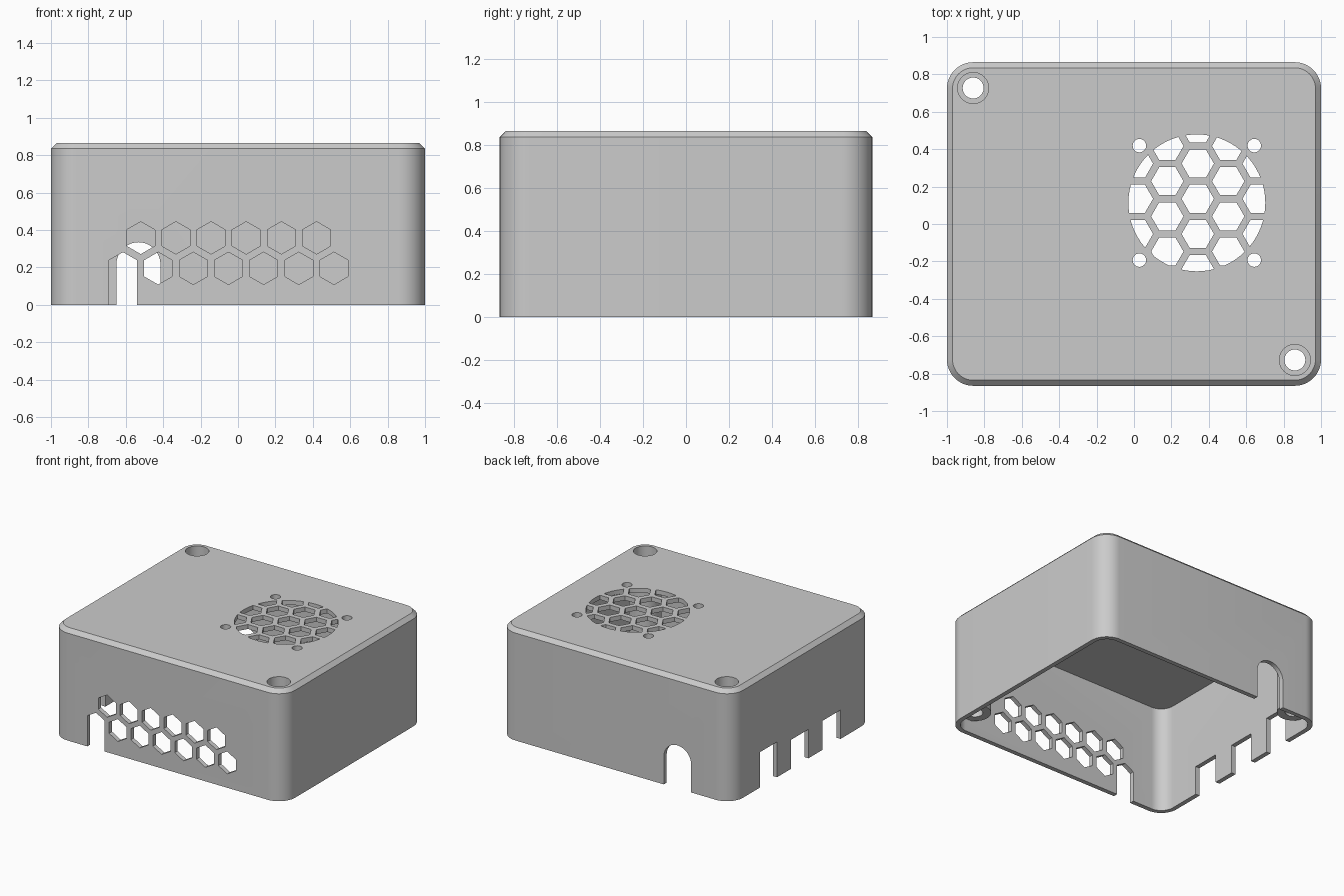
import bpy, bmesh
from math import sin, cos, pi, radians

HX, HY, H = 1.0, 0.865, 0.865      # half width, half depth, height
WALL, CHAMFER, CORNER = 0.035, 0.03, 0.14
PITCH = 0.188                      # honeycomb spacing
HEX_R = 0.0866                     # honeycomb cell radius

if "Cube" in bpy.data.objects:
    bpy.data.objects.remove(bpy.data.objects["Cube"], do_unlink=True)

grey = bpy.data.materials.new("light_grey_plastic")
grey.use_nodes = True
colour = (0.6, 0.6, 0.6, 1)
grey.diffuse_color = colour
grey.node_tree.nodes["Principled BSDF"].inputs["Base Color"].default_value = colour


def make_object(name, bm):
    bmesh.ops.recalc_face_normals(bm, faces=bm.faces)
    mesh = bpy.data.meshes.new(name)
    bm.to_mesh(mesh)
    bm.free()
    mesh.materials.append(grey)
    obj = bpy.data.objects.new(name, mesh)
    bpy.context.collection.objects.link(obj)
    return obj


def arc(cx, cy, r, start, end, steps):
    angles = [start + (end - start) * i / steps for i in range(steps + 1)]
    return [(cx + r * cos(a), cy + r * sin(a)) for a in angles]


def circle(cx, cy, r, steps=48):
    return arc(cx, cy, r, 0, 2 * pi, steps)[:-1]


def hexagon(cx, cy, turn=0.0):
    return arc(cx, cy, HEX_R, turn, turn + 2 * pi, 6)[:-1]


def rectangle(u0, u1, v0, v1):
    return [(u0, v0), (u1, v0), (u1, v1), (u0, v1)]


def rounded_rect(inset):
    r = CORNER - inset
    pts = []
    for k, (sx, sy) in enumerate([(1, 1), (-1, 1), (-1, -1), (1, -1)]):
        pts += arc(sx * (HX - CORNER), sy * (HY - CORNER), r,
                   k * pi / 2, (k + 1) * pi / 2, 12)
    return pts


def loft(name, levels):
    """Closed solid through rounded rectangles given as (inset, z)."""
    bm = bmesh.new()
    rings = [[bm.verts.new((x, y, z)) for x, y in rounded_rect(inset)]
             for inset, z in levels]
    for a, b in zip(rings, rings[1:]):
        for i in range(len(a)):
            j = (i + 1) % len(a)
            bm.faces.new((a[i], a[j], b[j], b[i]))
    bm.faces.new(rings[0])
    bm.faces.new(rings[-1])
    return make_object(name, bm)


def prisms(name, shapes, axis, lo, hi):
    """Extrude flat outlines along an axis from lo to hi."""
    place = {"x": lambda u, v, w: (w, u, v),
             "y": lambda u, v, w: (u, w, v),
             "z": lambda u, v, w: (u, v, w)}[axis]
    bm = bmesh.new()
    for pts in shapes:
        a = [bm.verts.new(place(u, v, lo)) for u, v in pts]
        b = [bm.verts.new(place(u, v, hi)) for u, v in pts]
        bm.faces.new(a)
        bm.faces.new(b)
        for i in range(len(pts)):
            j = (i + 1) % len(pts)
            bm.faces.new((a[i], a[j], b[j], b[i]))
    return make_object(name, bm)


def combine(target, tool, operation="DIFFERENCE"):
    """Apply a boolean and discard the tool."""
    tool.hide_render = True
    mod = target.modifiers.new("cut", "BOOLEAN")
    mod.operation, mod.solver, mod.object = operation, "EXACT", tool
    bpy.context.view_layer.objects.active = target
    bpy.ops.object.modifier_apply(modifier=mod.name)
    bpy.data.objects.remove(tool, do_unlink=True)


# Hollow shell with a chamfered lid
case = loft("case_cover", [(0, 0), (0, H - CHAMFER), (CHAMFER, H)])
combine(case, loft("cavity", [(WALL, -0.1), (WALL, H - WALL)]))

# Screw posts in two opposite corners, counterbored from above
posts = [(0.86, -0.727), (-0.86, 0.727)]
combine(case, prisms("screw_posts", [circle(x, y, 0.115) for x, y in posts],
                     "z", 0.1, H - WALL / 2), "UNION")
combine(case, prisms("counterbores", [circle(x, y, 0.083) for x, y in posts], "z", 0.16, 1))
combine(case, prisms("screw_holes", [circle(x, y, 0.056) for x, y in posts], "z", -0.1, 0.5))

# Round fan grille: honeycomb trimmed by a disc
FX, FY = 0.336, 0.113
row = PITCH * cos(pi / 6)
cells = [hexagon(0.341 + c * row, 0.135 + (r + (c % 2) / 2) * PITCH)
         for c in range(-3, 4) for r in range(-3, 4)]
grille = prisms("grille_cells", cells, "z", 0.7, 1)
combine(grille, prisms("grille_disc", [circle(FX, FY, 0.366, 72)], "z", 0.75, 0.95), "INTERSECT")
combine(case, grille)

# Four fan mounting holes
combine(case, prisms("fan_holes", [circle(FX + sx * 0.307, FY + sy * 0.306, 0.036, 32)
                                   for sx in (-1, 1) for sy in (-1, 1)], "z", 0.7, 1))

# Front vents in two staggered rows; the lower row starts with an open slot
Z_LOW = 0.195
upper = [hexagon(-0.52 + i * PITCH, Z_LOW + row, pi / 6) for i in range(6)]
lower = [hexagon(-0.427 + i * PITCH, Z_LOW, pi / 6) for i in range(6)]
half = HEX_R * cos(pi / 6)
slot_x = -0.615
shoulder = Z_LOW + HEX_R / 2
slot = [(slot_x - half, -0.1), (slot_x + half, -0.1), (slot_x + half, shoulder),
        (slot_x, Z_LOW + HEX_R), (slot_x - half, shoulder)]
combine(case, prisms("front_vents", upper + lower + [slot], "y", -1, -0.8))

# Arched cable opening in the back
arch = [(-0.65, -0.1), (-0.415, -0.1)] + arc(-0.5325, 0.217, 0.1175, 0, pi, 24)
combine(case, prisms("back_arch", [arch], "y", 0.8, 1))

# Three port notches in the right wall
notches = [(-0.47, -0.25, 0.225), (-0.075, 0.14, 0.225), (0.31, 0.52, 0.275)]
combine(case, prisms("port_notches", [rectangle(a, b, -0.1, top) for a, b, top in notches],
                     "x", -1.1, -0.9))

# Smooth the rounded corners, keep edges crisp
bpy.ops.object.select_all(action="DESELECT")
case.select_set(True)
bpy.context.view_layer.objects.active = case
bpy.ops.object.shade_smooth_by_angle(angle=radians(30))
